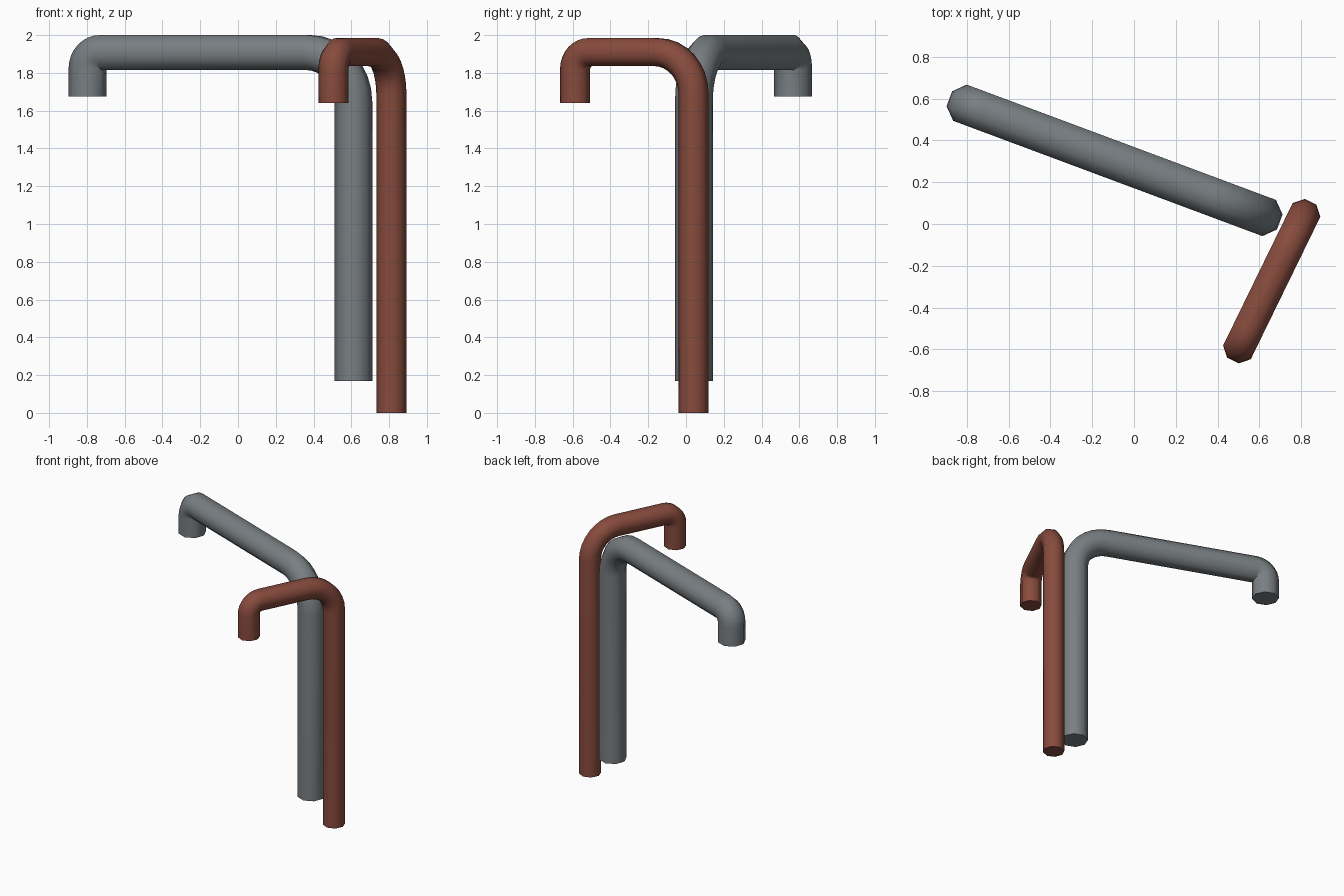
import bpy, bmesh, math
from mathutils import Vector

if "Cube" in bpy.data.objects:
    bpy.data.objects.remove(bpy.data.objects["Cube"])


def material(name, rgb):
    m = bpy.data.materials.new(name)
    m.diffuse_color = (*rgb, 1)
    m.use_nodes = True
    m.node_tree.nodes["Principled BSDF"].inputs["Base Color"].default_value = m.diffuse_color
    return m


def pipe(name, leg, tip, z_leg, z_tip, z_axis, r, bend_leg, bend_tip, mat, sides=8, steps=8):
    """Hook-shaped pipe: up from leg, across to tip, then down."""
    leg, tip = Vector((*leg, 0)), Vector((*tip, 0))
    run = (tip - leg).length
    along = (tip - leg).normalized()
    up = Vector((0, 0, 1))
    side = along.cross(up)

    # Centre line as (distance along, height, heading angle)
    path = [(0, z_leg, math.pi / 2)]
    for i in range(steps + 1):
        a = math.pi / 2 * i / steps
        path.append((bend_leg * (1 - math.cos(a)),
                     z_axis - bend_leg * (1 - math.sin(a)), math.pi / 2 - a))
    for i in range(steps + 1):
        a = math.pi / 2 * i / steps
        path.append((run - bend_tip * (1 - math.sin(a)),
                     z_axis - bend_tip * (1 - math.cos(a)), -a))
    path.append((run, z_tip, -math.pi / 2))

    # Sweep a flat-topped polygon along the centre line
    bm = bmesh.new()
    rings = []
    for s, z, h in path:
        normal = up * math.cos(h) - along * math.sin(h)
        centre = leg + along * s + up * z
        ring = []
        for k in range(sides):
            t = 2 * math.pi * (k + 0.5) / sides
            ring.append(bm.verts.new(centre + r * (math.cos(t) * normal + math.sin(t) * side)))
        rings.append(ring)
    for a, b in zip(rings, rings[1:]):
        for k in range(sides):
            j = (k + 1) % sides
            bm.faces.new((a[k], a[j], b[j], b[k]))
    # End caps
    bm.faces.new(rings[0][::-1])
    bm.faces.new(rings[-1])
    bmesh.ops.recalc_face_normals(bm, faces=bm.faces)

    mesh = bpy.data.meshes.new(name)
    bm.to_mesh(mesh)
    bm.free()
    mesh.materials.append(mat)
    ob = bpy.data.objects.new(name, mesh)
    bpy.context.collection.objects.link(ob)
    bpy.ops.object.select_all(action='DESELECT')
    ob.select_set(True)
    bpy.context.view_layer.objects.active = ob
    bpy.ops.object.shade_smooth_by_angle(angle=math.radians(60))


grey = material("pipe grey", (0.19, 0.212, 0.226))
rust = material("pipe rust red", (0.245, 0.07, 0.047))

pipe("large_grey_pipe", (0.611, 0.042), (-0.797, 0.567), 0.17, 1.675, 1.908, 0.1, 0.26, 0.085, grey)
pipe("small_red_pipe", (0.812, 0.04), (0.506, -0.587), 0.0, 1.64, 1.91, 0.08, 0.22, 0.09, rust)
